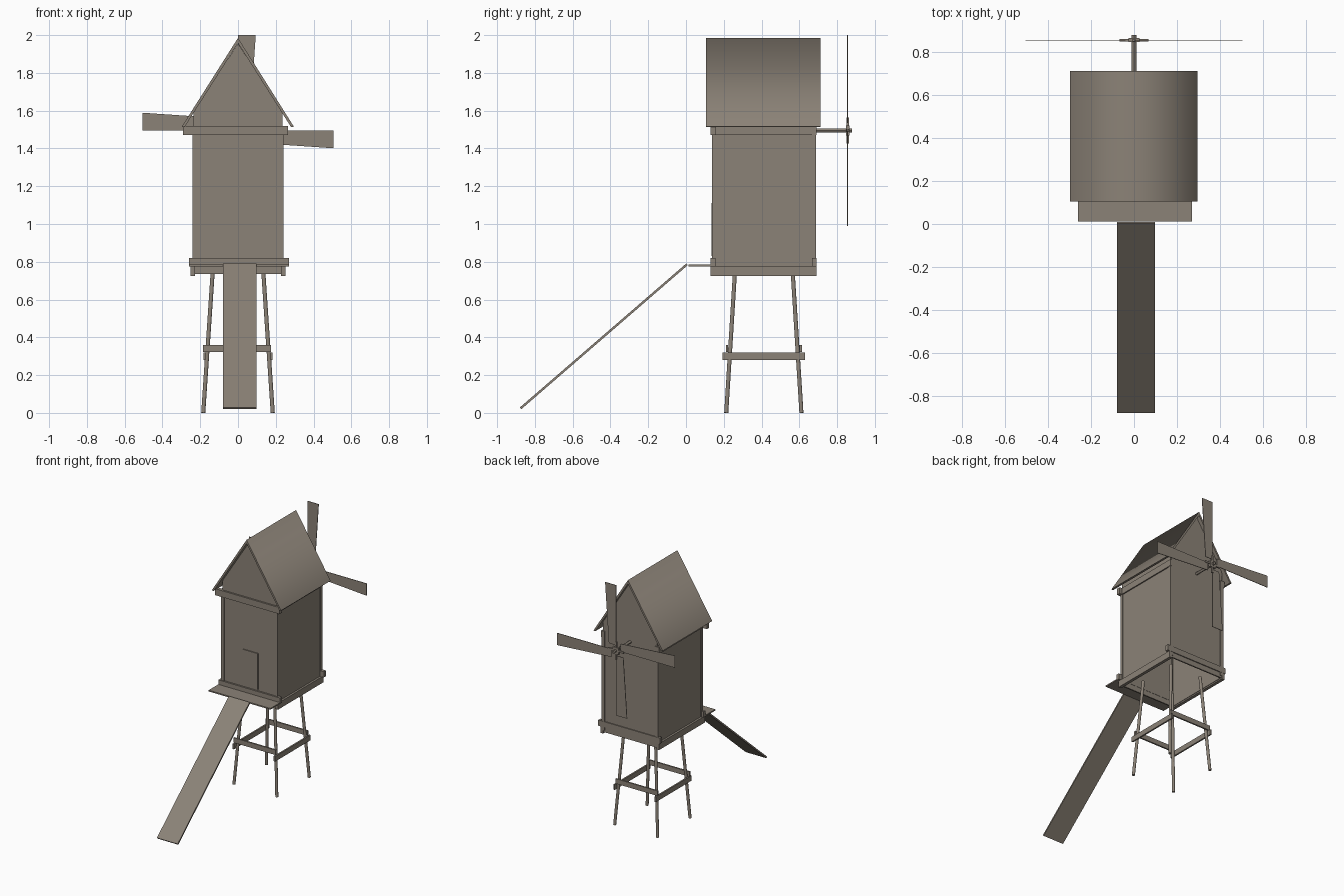
import bpy, math
from mathutils import Vector

if "Cube" in bpy.data.objects:
    bpy.data.objects.remove(bpy.data.objects["Cube"])

wood = bpy.data.materials.new("weathered_wood")
wood.diffuse_color = (0.26, 0.225, 0.185, 1)
wood.use_nodes = True
wood.node_tree.nodes["Principled BSDF"].inputs["Base Color"].default_value = wood.diffuse_color


def mesh(name, verts, faces):
    me = bpy.data.meshes.new(name)
    me.from_pydata(verts, [], faces)
    me.materials.append(wood)
    ob = bpy.data.objects.new(name, me)
    bpy.context.collection.objects.link(ob)
    return ob


def extrude(name, profile, y0, y1):
    """Extrude a closed x-z profile (clockwise seen from +y) along y."""
    n = len(profile)
    verts = [(x, y, z) for y in (y0, y1) for x, z in profile]
    faces = [tuple(range(n)), tuple(reversed(range(n, 2 * n)))]
    faces += [(i, i + n, (i + 1) % n + n, (i + 1) % n) for i in range(n)]
    return mesh(name, verts, faces)


def box(name, x0, x1, y0, y1, z0, z1):
    return extrude(name, [(x0, z0), (x1, z0), (x1, z1), (x0, z1)], y0, y1)


def rod(name, a, b, r, sides=12):
    a, b = Vector(a), Vector(b)
    bpy.ops.mesh.primitive_cylinder_add(vertices=sides, radius=r, depth=(b - a).length,
                                        location=(a + b) / 2)
    ob = bpy.context.object
    ob.name = name
    ob.rotation_euler = (b - a).to_track_quat('Z', 'Y').to_euler()
    ob.data.materials.append(wood)
    bpy.ops.object.shade_smooth_by_angle()
    return ob


YC = 0.412  # centre of the tower in y

# Splayed legs
for sx, nx in ((-1, "left"), (1, "right")):
    for sy, ny in ((-1, "front"), (1, "back")):
        rod(f"{ny}_{nx}_leg", (sx * 0.184, YC + sy * 0.199, 0),
            (sx * 0.133, YC + sy * 0.152, 0.76), 0.011)

# Leg braces
for s, n in ((-1, "front"), (1, "back")):
    y = YC + s * 0.195
    box(n + "_leg_brace", -0.185, 0.175, y - 0.006, y + 0.006, 0.322, 0.36)
for s, n in ((-1, "left"), (1, "right")):
    x = s * 0.177
    box(n + "_leg_brace", x - 0.006, x + 0.006, 0.193, 0.63, 0.28, 0.32)

# Front and back walls reaching into the gable, side walls; bottom stays open
gable = [(-0.23, 0.735), (0.23, 0.735), (0.23, 1.60), (0, 1.955), (-0.23, 1.60)]
extrude("front_wall", gable, 0.143, 0.153)
extrude("back_wall", gable, 0.674, 0.684)
for s, n in ((-1, "left"), (1, "right")):
    x = s * 0.23
    box(n + "_wall", x - 0.006, x + 0.006, 0.15, 0.68, 0.735, 1.60)
    # Corner posts
    for y, m in ((0.149, "front"), (0.678, "back")):
        x = s * 0.228
        box(f"{m}_{n}_post", x - 0.013, x + 0.013, y - 0.011, y + 0.011, 0.75, 1.52)
    # Side sills and top plates
    x = s * 0.24
    box(n + "_sill", x - 0.012, x + 0.012, 0.13, 0.69, 0.725, 0.775)
    box(n + "_top_plate", x - 0.012, x + 0.005, 0.14, 0.69, 1.47, 1.52)

# Cross beams
box("front_sill", -0.26, 0.27, 0.13, 0.155, 0.775, 0.82)
box("back_sill", -0.26, 0.27, 0.666, 0.691, 0.775, 0.82)
box("front_top_beam", -0.29, 0.265, 0.13, 0.158, 1.47, 1.52)

# Roof: folded slab with a soft ridge
roof = extrude("roof", [(-0.298, 1.515), (-0.283, 1.513), (0, 1.957), (0.281, 1.513),
                        (0.296, 1.515), (0, 1.985)], 0.105, 0.712)
for p in roof.data.polygons:
    p.use_smooth = True
for e in roof.data.edges:
    ridge = all(roof.data.vertices[v].co.z > 1.98 for v in e.vertices)
    e.use_edge_sharp = not ridge

# Door, porch and ramp
box("door", -0.058, 0.074, 0.136, 0.144, 0.83, 1.11)
box("porch", -0.26, 0.27, 0.012, 0.145, 0.775, 0.785)
a, b = Vector((0, 0.006, 0.787)), Vector((0, -0.876, 0.024))
d = (b - a).normalized()
t = Vector((0, d.z, -d.y)) * 0.006
ring = [a + t, b + t, b - t, a - t]
mesh("ramp", [(x, p.y, p.z) for x in (-0.08, 0.098) for p in ring],
     [(3, 2, 1, 0), (4, 5, 6, 7)] + [(i, (i + 1) % 4, (i + 1) % 4 + 4, i + 4) for i in range(4)])

# Sail shaft and hub
HZ = 1.495
rod("sail_shaft", (0, 0.66, HZ), (0, 0.88, HZ), 0.011)
box("hub", -0.026, 0.026, 0.847, 0.865, HZ - 0.026, HZ + 0.026)

# Four tapered sails with short spars
for k, n in enumerate(("top", "right", "bottom", "left")):
    c, s = math.cos(k * math.pi / 2), math.sin(k * math.pi / 2)
    turn = lambda pts: [(x * c + z * s, HZ + z * c - x * s) for x, z in pts]
    extrude(n + "_sail", turn([(0, 0.04), (0.062, 0.04), (0.094, 0.505), (0, 0.505)]),
            0.8535, 0.8575)
    extrude(n + "_spar", turn([(-0.007, 0), (0.007, 0), (0.007, 0.068), (-0.007, 0.068)]),
            0.849, 0.862)

# Consistent outward normals
import bmesh
for ob in bpy.data.objects:
    bm = bmesh.new()
    bm.from_mesh(ob.data)
    bmesh.ops.recalc_face_normals(bm, faces=bm.faces)
    bm.to_mesh(ob.data)
    bm.free()
